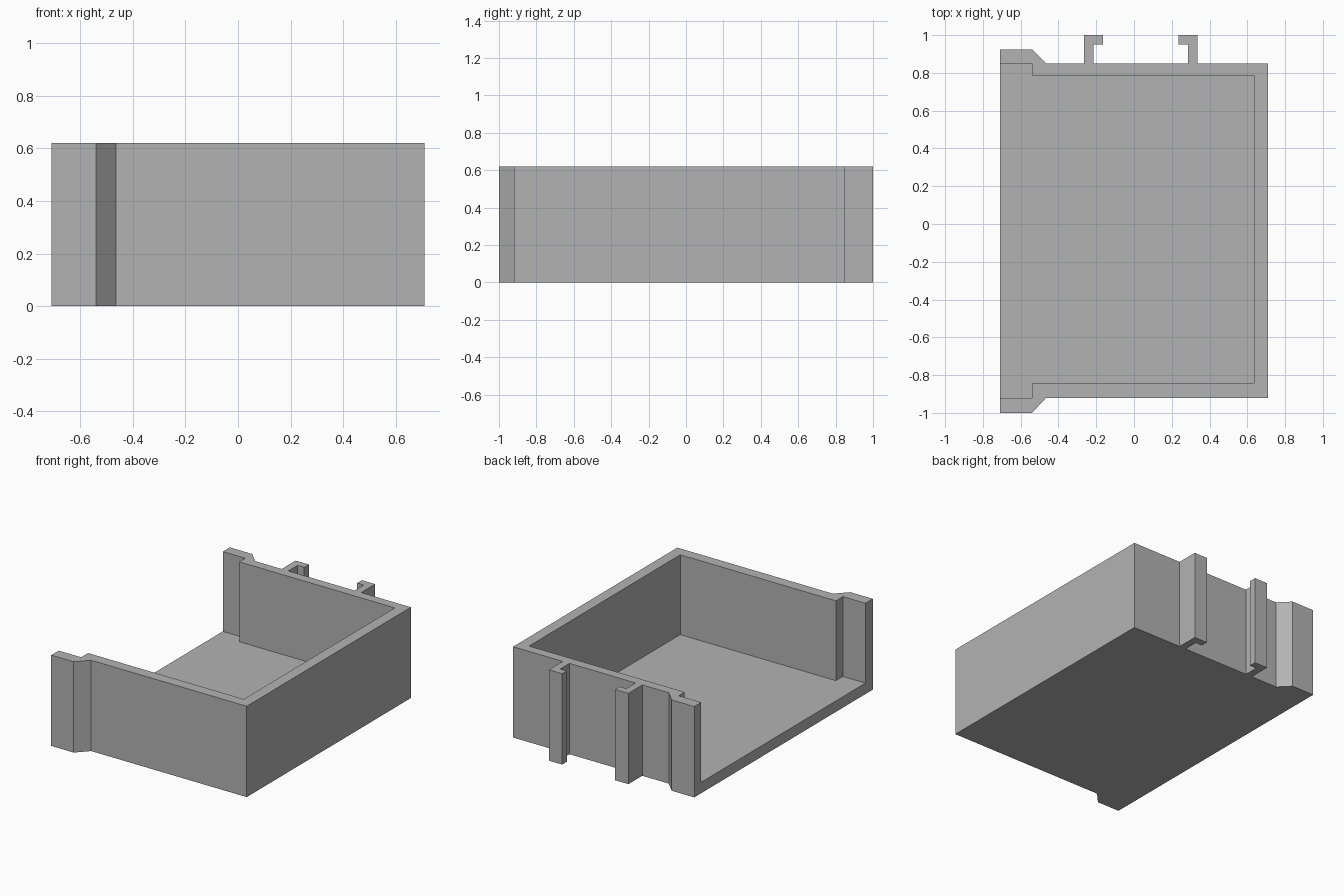
import bpy
import bmesh

cube = bpy.data.objects.get("Cube")
if cube:
    bpy.data.objects.remove(cube, do_unlink=True)

HEIGHT = 0.62
FLOOR_TOP = 0.075
MIRROR_X = 0.035  # plane between the two rail hooks

grey = bpy.data.materials.new("plain grey")
grey.use_nodes = True
grey.diffuse_color = (0.45, 0.45, 0.45, 1)
grey.node_tree.nodes["Principled BSDF"].inputs["Base Color"].default_value = grey.diffuse_color


def extrude_outline(name, outline, height):
    """Raise a flat outline from the ground to the given height."""
    bm = bmesh.new()
    face = bm.faces.new([bm.verts.new((x, y, 0)) for x, y in outline])
    raised = bmesh.ops.extrude_face_region(bm, geom=[face])["geom"]
    top = [v for v in raised if isinstance(v, bmesh.types.BMVert)]
    bmesh.ops.translate(bm, verts=top, vec=(0, 0, height))
    bmesh.ops.recalc_face_normals(bm, faces=bm.faces)
    mesh = bpy.data.meshes.new(name)
    bm.to_mesh(mesh)
    bm.free()
    mesh.materials.append(grey)
    obj = bpy.data.objects.new(name, mesh)
    bpy.context.collection.objects.link(obj)
    return obj


# Three-sided wall with stepped, chamfered ends at the open side
inner = [(-0.71, -0.92), (-0.54, -0.92), (-0.54, -0.845), (0.635, -0.845),
         (0.635, 0.785), (-0.54, 0.785), (-0.54, 0.85), (-0.71, 0.85)]
outer = [(-0.71, 0.925), (-0.54, 0.925), (-0.465, 0.85), (0.71, 0.85),
         (0.71, -0.92), (-0.465, -0.92), (-0.54, -1.0), (-0.71, -1.0)]
extrude_outline("surrounding_wall", inner + outer, HEIGHT)

# Floor plate filling the inside of the wall
extrude_outline("floor_plate", inner, FLOOR_TOP)

# Pair of L-shaped rail hooks on the back, lips facing each other
hook = [(-0.265, 0.85), (-0.215, 0.85), (-0.215, 0.95),
        (-0.165, 0.95), (-0.165, 1.0), (-0.265, 1.0)]
extrude_outline("right_rail_hook", hook, HEIGHT)
extrude_outline("left_rail_hook", [(2 * MIRROR_X - x, y) for x, y in hook], HEIGHT)
